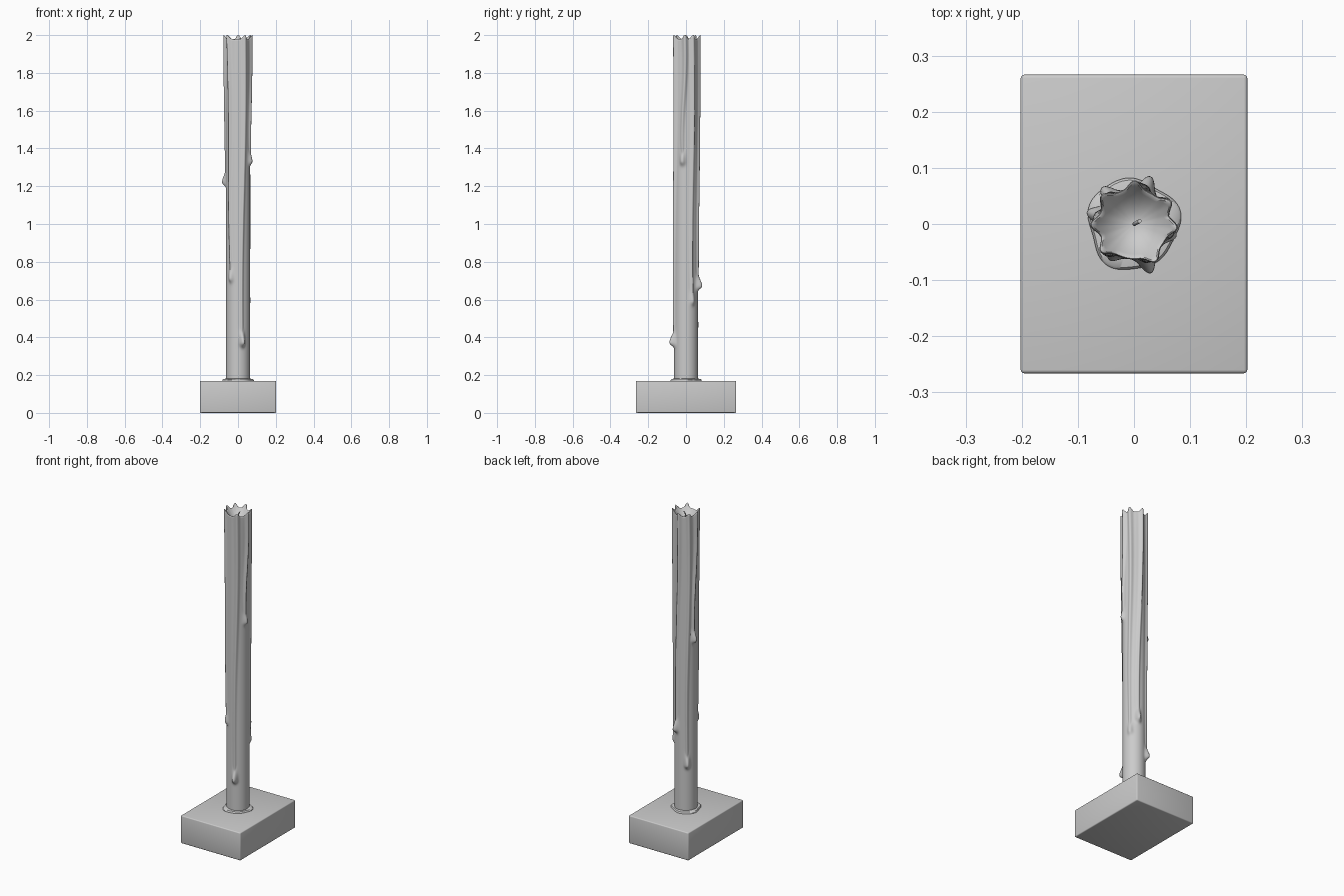
import bpy, bmesh, math
from math import sin, cos, pi, radians, exp

if "Cube" in bpy.data.objects:
    bpy.data.objects.remove(bpy.data.objects["Cube"])


def make_object(name, bm, angle=40):
    bmesh.ops.recalc_face_normals(bm, faces=bm.faces[:])
    mesh = bpy.data.meshes.new(name)
    bm.to_mesh(mesh)
    bm.free()
    ob = bpy.data.objects.new(name, mesh)
    bpy.context.collection.objects.link(ob)
    bpy.ops.object.select_all(action='DESELECT')
    bpy.context.view_layer.objects.active = ob
    ob.select_set(True)
    bpy.ops.object.shade_smooth_by_angle(angle=radians(angle))
    return ob


def loft(name, rings, angle=40):
    """Skin a list of point rings and close both ends."""
    bm = bmesh.new()
    loops = [[bm.verts.new(p) for p in ring] for ring in rings]
    n = len(loops[0])
    for a, b in zip(loops, loops[1:]):
        for i in range(n):
            j = (i + 1) % n
            bm.faces.new((a[i], a[j], b[j], b[i]))
    bm.faces.new(loops[0])
    bm.faces.new(loops[-1])
    return make_object(name, bm, angle)


# Base block with softened edges
bm = bmesh.new()
bmesh.ops.create_cube(bm, size=1)
for v in bm.verts:
    v.co = (v.co.x * 0.404, v.co.y * 0.532, (v.co.z + 0.5) * 0.17)
bmesh.ops.bevel(bm, geom=bm.edges[:], offset=0.006, segments=3, affect='EDGES', profile=0.5)
make_object("base_block", bm)

# Wax runs: angle at rim, angle at bulb, bulb height, bulb thickness
RUNS = [(-5, -16, 1.33, 0.016), (31, 31, 0.59, 0.013), (89, 71, 0.67, 0.027),
        (138, 131, 0.46, 0.024), (181, 166, 1.22, 0.024),
        (220, 236, 0.71, 0.015), (-60, -71, 0.37, 0.030)]
SIDES, ROWS, BOTTOM, R0 = 168, 240, 0.165, 0.063


def wax_radius(a, z):
    bump = 0
    for a0, a1, zb, thick in RUNS:
        t = min(1, max(0, (2.0 - z) / (2.0 - zb)))
        centre = radians(a0 + (a1 - a0) * t + 4 * sin(pi * 2 * t))
        d = (a - centre + pi) % (2 * pi) - pi
        s = d * R0
        run = 0
        if z > zb:
            width = 0.012 - 0.005 * t
            run = (0.015 - 0.007 * t) * exp(-(s / width) ** 2)
        dz = (z - zb) / (0.05 if z > zb else 0.018)
        bulb = thick * exp(-(s / 0.013) ** 2 - dz * dz)
        bump = max(bump, run, bulb)
    return R0 + bump


def rim_height(a):
    return 1.978 + 1.5 * (wax_radius(a, 2.0) - R0)


# Candle: outer wall with runs, wavy rim, then a hollow melted bowl
angles = [2 * pi * i / SIDES for i in range(SIDES)]
rings = []
for k in range(ROWS + 1):
    t = k / ROWS
    ring = []
    for a in angles:
        z = BOTTOM + (rim_height(a) - 0.003 - BOTTOM) * t
        r = wax_radius(a, z)
        ring.append((r * cos(a), r * sin(a), z))
    rings.append(ring)
for f, h in [(0.975, 1.0), (0.93, 0.97), (0.85, 0.8), (0.7, 0.52),
             (0.5, 0.25), (0.3, 0.08), (0.12, 0.0)]:
    ring = []
    for a in angles:
        r = wax_radius(a, 2.0) * f
        ring.append((r * cos(a), r * sin(a), 1.94 + (rim_height(a) - 1.94) * h))
    rings.append(ring)
loft("candle", rings)

# Pooled wax at the foot
pool = []
for f, z in [(1.0, 0.168), (1.0, 0.174), (0.95, 0.179), (0.75, 0.182)]:
    pool.append([((0.081 + 0.004 * sin(3 * a + 1) + 0.003 * sin(5 * a)) * f * cos(a) - 0.002,
                  (0.081 + 0.004 * sin(3 * a + 1) + 0.003 * sin(5 * a)) * f * sin(a), z)
                 for a in angles])
loft("wax_pool", pool)

# Short bent wick
path = [(0, 0, 1.93), (0.001, 0, 1.955), (0.004, 0.002, 1.972), (0.010, 0.005, 1.982)]
loft("wick", [[(x + 0.0035 * cos(i * pi / 5), y + 0.0035 * sin(i * pi / 5), z)
               for i in range(10)] for x, y, z in path])
